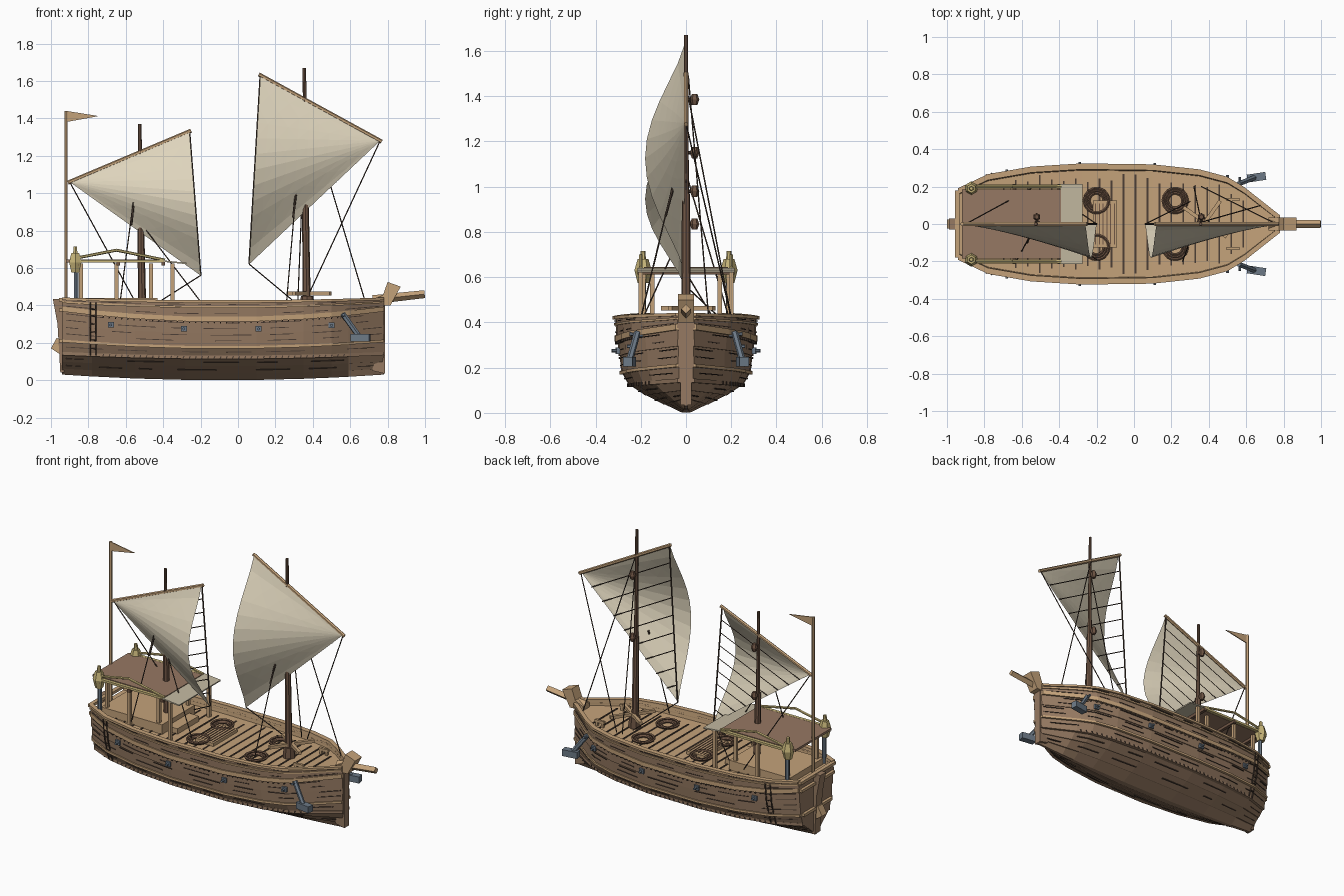
import bpy, bmesh, math, random
from mathutils import Vector, Matrix

random.seed(4)
cube = bpy.data.objects.get("Cube")
if cube:
    bpy.data.objects.remove(cube)


def material(name, *rgb):
    lin = [((c / 255 + .055) / 1.055) ** 2.4 for c in rgb] + [1]
    m = bpy.data.materials.new(name)
    m.use_nodes = True
    m.diffuse_color = lin
    m.node_tree.nodes["Principled BSDF"].inputs["Base Color"].default_value = lin
    return m


HULL = material("hull brown", 150, 122, 98)
TAN = material("tan timber", 196, 162, 122)
DARK = material("dark timber", 76, 62, 53)
MAST = material("mast brown", 112, 86, 69)
ROOF = material("roof brown", 150, 120, 99)
SAIL = material("sail cloth", 222, 212, 188)
AWNING = material("awning cloth", 196, 186, 162)
IRON = material("blue grey iron", 108, 121, 134)
BRASS = material("pale brass", 200, 182, 122)


def finish(name, bm, *mats):
    bmesh.ops.recalc_face_normals(bm, faces=bm.faces)
    me = bpy.data.meshes.new(name)
    bm.to_mesh(me)
    bm.free()
    for m in mats:
        me.materials.append(m)
    ob = bpy.data.objects.new(name, me)
    bpy.context.collection.objects.link(ob)


def add_box(bm, c, s, rot=0, axis='Z'):
    m = Matrix.Translation(c) @ Matrix.Rotation(rot, 4, axis) @ Matrix.Diagonal((*s, 1))
    bmesh.ops.create_cube(bm, size=1, matrix=m)


def box(name, c, s, mat, rot=0, axis='Z'):
    bm = bmesh.new()
    add_box(bm, c, s, rot, axis)
    finish(name, bm, mat)


def add_rod(bm, a, b, r, r2=None, sides=6):
    a, b = Vector(a), Vector(b)
    d = b - a
    m = Matrix.Translation((a + b) / 2) @ d.to_track_quat('Z', 'Y').to_matrix().to_4x4()
    bmesh.ops.create_cone(bm, cap_ends=True, segments=sides, radius1=r,
                          radius2=r if r2 is None else r2, depth=d.length, matrix=m)


def rods(name, pairs, r, mat, r2=None, sides=6):
    bm = bmesh.new()
    for a, b in pairs:
        add_rod(bm, a, b, r, r2, sides)
    finish(name, bm, mat)


def plate(name, outline, width, mat):
    """Extrude an x-z outline across y."""
    bm = bmesh.new()
    f = bm.faces.new([bm.verts.new((x, -width / 2, z)) for x, z in outline])
    ext = bmesh.ops.extrude_face_region(bm, geom=[f])["geom"]
    bmesh.ops.translate(bm, vec=(0, width, 0), verts=[v for v in ext if isinstance(v, bmesh.types.BMVert)])
    finish(name, bm, mat)


def lerp(table, x):
    for (x0, y0), (x1, y1) in zip(table, table[1:]):
        if x <= x1:
            return y0 + (y1 - y0) * max(0, (x - x0) / (x1 - x0))
    return table[-1][1]


# Hull shape: half breadth along the length, fullness and end rise by height
BEAM = [(-.94, .18), (-.78, .255), (-.55, .295), (-.28, .312), (.1, .307), (.35, .28), (.5, .24), (.59, .185), (.78, .035)]
FULL = [(0, .04), (.035, .3), (.075, .56), (.12, .79), (.17, .9), (.25, .94), (.32, .97), (.42, 1)]
RISE = [(0, .03), (.12, .02), (.175, .035), (.325, .055), (.42, .015)]
STATIONS = [b[0] for b in BEAM]
DECK = .37


def hull_point(x, v, side=1, out=0.0):
    u = ((x + .08) / .86) ** 2
    return Vector((x, side * (lerp(BEAM, x) * lerp(FULL, v) ** (1 + .35 * u) + out), v + u * lerp(RISE, v)))


# Lapped strakes, bulwark inside and deck in one loft
levels = [f[0] for f in FULL]
bm = bmesh.new()
for side in (1, -1):
    rows = [[hull_point(x, 0, 0) for x in STATIONS]]
    for lo, hi in zip(levels, levels[1:]):
        rows += [[hull_point(x, lo, side, .006) for x in STATIONS], [hull_point(x, hi, side) for x in STATIONS]]
    outer = len(rows) - 1
    for v, inset in ((.42, -.02), (DECK, -.02)):
        rows.append([hull_point(x, v, side, inset) for x in STATIONS])
    rows.append([hull_point(x, DECK, 0) for x in STATIONS])
    grid = [[bm.verts.new(p) for p in row] for row in rows]
    for k, (r0, r1) in enumerate(zip(grid, grid[1:])):
        for i in range(len(STATIONS) - 1):
            bm.faces.new((r0[i], r0[i + 1], r1[i + 1], r1[i])).material_index = int(k >= outer)
    for end in (0, -1):
        bm.faces.new([r[end] for r in grid])
bmesh.ops.remove_doubles(bm, verts=bm.verts, dist=.0005)
finish("hull", bm, HULL, TAN)


def strip(name, v, h, t, mat, spans=((-.94, .78),)):
    """Timber bands that follow the planking on both sides."""
    bm = bmesh.new()
    for side in (1, -1):
        for x0, x1 in spans:
            xs = [x0] + [x for x in STATIONS if x0 < x < x1] + [x1]
            rings = [[bm.verts.new(hull_point(x, v, side, o) + Vector((0, 0, dz)))
                      for o, dz in ((-.02, -h / 2), (t, -h / 2), (t, h / 2), (-.02, h / 2))] for x in xs]
            for a, b in zip(rings, rings[1:]):
                for k in range(4):
                    bm.faces.new((a[k], a[k - 1], b[k - 1], b[k]))
            bm.faces.new(rings[0])
            bm.faces.new(rings[-1])
    finish(name, bm, mat)


strip("cap_rail", .42, .014, .012, TAN)
strip("rail_moulding", .39, .01, .01, TAN)
strip("upper_wale", .325, .026, .013, TAN)
strip("lower_wale", .175, .014, .014, TAN)
strip("water_band", .122, .018, .011, HULL)
for v in (.055, .095, .15, .21, .24, .275, .305, .355, .405):
    spans, x = [], -.92
    while x < .7:
        n = random.uniform(.06, .22)
        spans.append((x, min(x + n, .77)))
        x += n + random.uniform(.06, .25)
    strip("plank_seam", v, .004, .007, DARK, spans)

# Pegs, bolts and boarding ladders along both sides
bm = bmesh.new()
for side in (1, -1):
    for i in range(40):
        x = -.72 + i * .033
        for v in (.122, .31):
            add_box(bm, hull_point(x, v, side, .007), (.006, .014, .013), .4, 'Y')
finish("pegs", bm, DARK)
for side in (1, -1):
    for x in (-.68, -.29, .11, .5):
        box("bolt_plate", hull_point(x, .272, side, .008), (.032, .016, .03), IRON)
        p = hull_point(x, .272, side)
        rods("bolt", [(p, p + Vector((0, side * .035, 0)))], .008, IRON)
    for x in (-.79, -.76):
        rods("ladder_side", [(hull_point(x, v0, side, .014), hull_point(x, v1, side, .014))
                             for v0, v1 in ((.12, .25), (.25, .4))], .004, DARK)
    rods("ladder_rungs", [(hull_point(-.79, v, side, .014), hull_point(-.76, v, side, .014))
                          for v in (.15, .19, .23, .27, .31, .35)], .003, DARK)

# Stem, stern post, rudder, bowsprit
plate("stem", [(.72, .05), (.785, .035), (.785, .4), (.72, .4)], .05, HULL)
plate("stem_head", [(.72, .4), (.815, .4), (.87, .5), (.8, .525), (.775, .455), (.72, .43)], .07, TAN)
plate("stern_post", [(-.93, .04), (-.95, .04), (-.965, .3), (-.99, .435), (-.93, .435)], .06, HULL)
plate("rudder_block", [(-.94, .13), (-1, .17), (-.97, .225), (-.94, .22)], .05, TAN)
rods("bowsprit", [((.72, 0, .43), (.998, 0, .46))], .024, TAN, .021, 4)
for z, s in ((.43, .36), (.375, .34), (.21, .29)):
    box("transom_beam", (-.945, 0, z), (.026, s, .018), TAN)

# Deck seams, hatch, bitts, coils
bm = bmesh.new()
for i in range(22):
    x = -.76 + i * .064
    z = hull_point(x, DECK).z + .002
    add_box(bm, (x, 0, z), (.009, 2 * (lerp(BEAM, x) - .035) * random.uniform(.8, 1), .005))
finish("deck_seams", bm, DARK)
box("hatch", (-.155, 0, .38), (.13, .25, .025), TAN)
bm = bmesh.new()
for i in range(6):
    add_box(bm, (-.205 + i * .02, 0, .393), (.006, .22, .005))
finish("hatch_grating", bm, MAST)
for side in (1, -1):
    for x in (-.2, .22):
        bm = bmesh.new()
        for k, r in enumerate((.066, .053, .04)):
            pts = [Vector((x + r * math.cos(a), side * .125 + r * math.sin(a), .385 + .008 * (k == 0)))
                   for a in (j * math.tau / 14 for j in range(14))]
            for j in range(14):
                add_rod(bm, pts[j - 1], pts[j], .0075, sides=5)
        finish("rope_coil", bm, MAST)
    box("bitt_bar", (.53, side * .13, .42), (.07, .016, .016), TAN)
    for x in (.51, .55):
        box("bitt_post", (x, side * .13, .4), (.016, .016, .06), TAN)

# Anchors hung off both bows
for side in (1, -1):
    rods("anchor_shank", [((.56, side * .215, .355), (.65, side * .25, .23))], .015, IRON)
    box("anchor_head", (.655, side * .25, .227), (.1, .042, .042), IRON, side * .15)
    rods("anchor_stock", [((.565, side * .19, .34), (.565, side * .25, .35))], .008, IRON)

# Masts with blocks, capstan
for name, x, top, step in (("fore_mast", .36, 1.67, .97), ("aft_mast", -.52, 1.37, .84)):
    rods(name + "_lower", [((x + .008, 0, .36), (x, 0, step))], .022, MAST, .018, 8)
    rods(name + "_upper", [((x, 0, step), (x - .005, 0, top))], .013, MAST, .009, 8)
for x, z in ((.36, 1.385), (.36, .98), (-.52, 1.15), (-.52, .835)):
    rods("block", [((x, .038, z - .025), (x, .038, z)), ((x, .038, z + .025), (x, .038, z))], .012, MAST, .021)
    rods("block_strap", [((x, 0, z), (x, .04, z))], .007, DARK)
for a in (.95, -.6):
    box("capstan_bar", (.38, .01, .463), (.28, .02, .02), TAN, a)
rods("capstan_drum", [((.37, 0, .36), (.37, 0, .45))], .04, MAST, .034, 8)


def lateen(name, far, peak, clew):
    """Triangular sail, billowed toward -y, with yard, leech rope and reef lines."""
    far, peak, clew = (Vector((x, 0, z)) for x, z in (far, peak, clew))
    n = 12
    bm = bmesh.new()
    grid = []
    for i in range(n + 1):
        s = i / n
        row = []
        for j in range(n + 1):
            t = j / n
            p = far + s * (peak.lerp(clew, t) - far)
            p.y = -.175 * max(0, math.sin(math.pi * t)) ** 1.3 * s ** 1.3 - .006
            row.append(bm.verts.new(p))
        grid.append(row)
    for i in range(n):
        for j in range(n):
            a, b, c, d = grid[i][j], grid[i + 1][j], grid[i + 1][j + 1], grid[i][j + 1]
            if (i + j) % 2:
                a, b, c, d = b, c, d, a
            bm.faces.new((a, b, c))
            bm.faces.new((a, c, d))
    bmesh.ops.remove_doubles(bm, verts=bm.verts, dist=.0005)
    bmesh.ops.dissolve_degenerate(bm, edges=bm.edges, dist=.0001)
    finish(name + "_sail", bm, SAIL)
    d = (peak - far).normalized() * .01
    rods(name + "_yard", [(far - d, peak + d)], .011, TAN)
    rods(name + "_leech_rope", [(peak, clew)], .005, DARK, sides=5)
    rods(name + "_reef_lines", [(far.lerp(clew, k / 9), peak.lerp(clew, k / 9)) for k in range(1, 9)], .003, DARK, sides=4)


lateen("fore", (.76, 1.28), (.12, 1.63), (.06, .62))
lateen("aft", (-.9, 1.06), (-.26, 1.33), (-.2, .56))

# Standing and running ropes
rods("rigging", [
    ((.36, .01, 1.49), (.68, .1, .42)), ((.76, 0, 1.28), (.36, .2, .42)),
    ((.36, .01, 1.4), (.32, .2, .42)), ((.06, 0, .62), (.3, .12, .42)), ((.31, -.06, 1.0), (.26, -.2, .42)),
    ((-.9, 0, 1.06), (-.55, .19, .42)), ((-.56, -.07, .95), (-.63, -.2, .42)),
    ((-.52, 0, .84), (-.2, -.19, .42)), ((-.2, 0, .56), (-.42, .15, .42))], .0033, DARK, sides=5)
rods("tackle", [((.31, -.055, 1.0), (.295, -.09, .87)), ((-.56, -.07, .93), (-.57, -.1, .83))], .006, DARK)

# Stern cabin and canopy
box("cabin", (-.65, 0, .4), (.44, .34, .08), TAN)
box("cabin_step", (-.4, 0, .385), (.08, .22, .05), TAN)
box("canopy", (-.655, 0, .637), (.53, .37, .014), ROOF)
box("awning", (-.335, 0, .63), (.12, .43, .008), AWNING, .1, 'Y')
for x in (-.86, -.64, -.4):
    box("canopy_beam", (x, 0, .622), (.02, .43, .02), MAST)
for side in (1, -1):
    box("canopy_rail", (-.63, side * .2, .635), (.48, .02, .014), BRASS)
    rods("canopy_arch", [((-.88, side * .2, .65), (-.65, side * .2, .695)),
                         ((-.65, side * .2, .695), (-.39, side * .2, .642))], .008, BRASS)
    for x, y in ((-.84, .15), (-.65, .19), (-.465, .15), (-.35, .2)):
        box("canopy_post", (x, side * y, .5), (.02, .02, .25), TAN)
    # Stern lanterns on iron posts
    rods("lantern_post", [((-.865, side * .19, .4), (-.865, side * .19, .59))], .013, IRON)
    rods("lantern", [((-.87, side * .19, .575), (-.87, side * .19, .63)),
                     ((-.87, side * .19, .68), (-.87, side * .19, .63))], .024, BRASS, .038, 6)
    rods("lantern_cap", [((-.87, side * .19, .67), (-.87, side * .19, .715))], .014, BRASS, .01)

# Flagpole and pennant
rods("flagpole", [((-.92, 0, .4), (-.92, 0, 1.44))], .01, TAN)
plate("pennant", [(-.92, 1.44), (-.745, 1.412), (-.92, 1.38)], .006, TAN)
